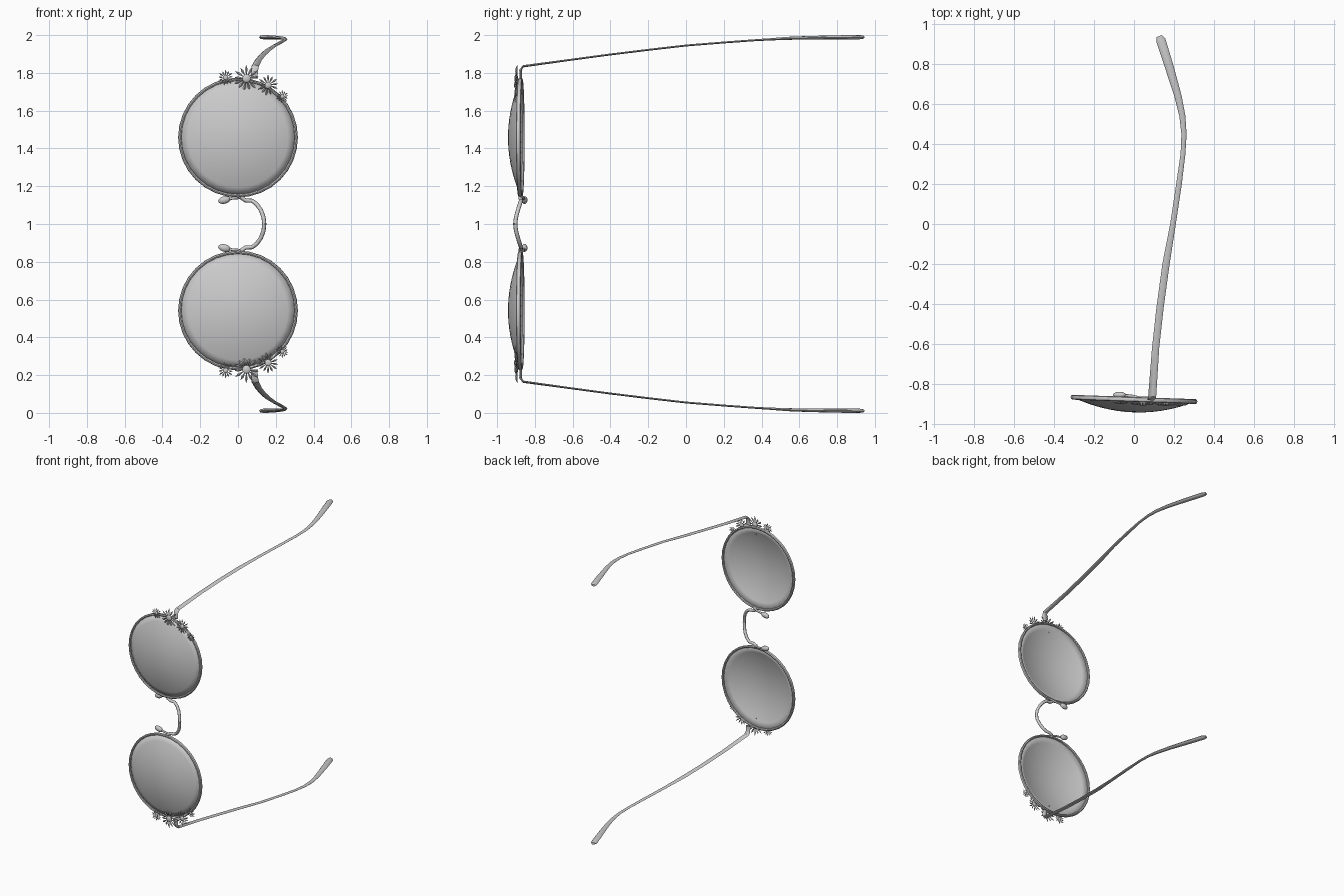
import bpy, bmesh
from math import sin, cos, pi
from mathutils import Vector

if "Cube" in bpy.data.objects:
    bpy.data.objects.remove(bpy.data.objects["Cube"])

grey = bpy.data.materials.new("plain grey")
grey.use_nodes = True
grey.diffuse_color = (0.6, 0.6, 0.6, 1)
grey.node_tree.nodes["Principled BSDF"].inputs["Base Color"].default_value = (0.6, 0.6, 0.6, 1)

LENS_Z, LENS_R = 0.458, 0.308


def plane_y(x):
    """Depth of the slightly tilted front frame."""
    return -0.877 - 0.035 * x


def finish(name, bm, angle=0.7):
    """Turn a half into an object mirrored about the middle of the bridge."""
    bmesh.ops.recalc_face_normals(bm, faces=bm.faces)
    mesh = bpy.data.meshes.new(name)
    bm.to_mesh(mesh)
    bm.free()
    mesh.materials.append(grey)
    obj = bpy.data.objects.new(name, mesh)
    obj.location.z = 1
    bpy.context.collection.objects.link(obj)
    mirror = obj.modifiers.new("other half", 'MIRROR')
    mirror.use_axis = (False, False, True)
    mirror.use_clip = True
    bpy.ops.object.select_all(action='DESELECT')
    obj.select_set(True)
    bpy.context.view_layer.objects.active = obj
    bpy.ops.object.shade_smooth_by_angle(angle=angle)
    return obj


def bridge_rings(bm, rings, closed=False):
    n = len(rings[0])
    pairs = list(zip(rings, rings[1:]))
    if closed:
        pairs.append((rings[-1], rings[0]))
    for a, b in pairs:
        for i in range(n):
            j = (i + 1) % n
            bm.faces.new((a[i], a[j], b[j], b[i]))


def sweep(bm, path, sizes, side, sides=8, cap_end=True):
    """Sweep an oval along a path; sizes are (half width along side, half thickness)."""
    pts = [Vector(p) for p in path]
    rings = []
    for i, p in enumerate(pts):
        t = (pts[min(i + 1, len(pts) - 1)] - pts[max(i - 1, 0)]).normalized()
        u = Vector(side)
        u = (u - t * u.dot(t)).normalized()
        v = t.cross(u)
        w, h = sizes[i] if isinstance(sizes, list) else sizes
        rings.append([bm.verts.new(p + u * w * cos(2 * pi * k / sides) + v * h * sin(2 * pi * k / sides))
                      for k in range(sides)])
    bridge_rings(bm, rings)
    bm.faces.new(rings[0])
    if cap_end:
        bm.faces.new(rings[-1])


def lens_point(r, a, depth):
    x = r * cos(a)
    return Vector((x, plane_y(x) - depth, LENS_Z + r * sin(a)))


# Domed lenses
bm = bmesh.new()
SEG = 32
rings = []
for k in range(1, 8):
    f = k / 7
    rings.append([bm.verts.new(lens_point(LENS_R * f, 2 * pi * i / SEG, 0.065 * (1 - f * f)))
                  for i in range(SEG)])
bridge_rings(bm, rings)
tip = bm.verts.new(lens_point(0, 0, 0.065))
for i in range(SEG):
    bm.faces.new((tip, rings[0][i], rings[0][(i + 1) % SEG]))
lens = finish("lenses", bm)
shell = lens.modifiers.new("thickness", 'SOLIDIFY')
shell.thickness = 0.004

# Thin round rims
bm = bmesh.new()
rings = []
for i in range(SEG):
    a = 2 * pi * i / SEG
    rings.append([bm.verts.new(lens_point(LENS_R + 0.009 * cos(b), a, 0.012 * sin(b)))
                  for b in (2 * pi * k / 8 for k in range(8))])
bridge_rings(bm, rings, closed=True)
finish("rims", bm)

# Curved bridge between the rims
bm = bmesh.new()
sweep(bm, [(0.015, -0.876, 0.142), (0.04, -0.874, 0.125), (0.075, -0.874, 0.123), (0.1, -0.88, 0.104),
           (0.122, -0.89, 0.072), (0.135, -0.9, 0.036), (0.139, -0.904, 0)],
      (0.011, 0.011), (0, 1, 0), cap_end=False)
finish("bridge", bm, 1.0)

# Nose pad wires and pads
bm = bmesh.new()
sweep(bm, [(0.035, -0.872, 0.15), (0, -0.862, 0.138), (-0.03, -0.858, 0.136), (-0.06, -0.856, 0.13)],
      (0.007, 0.007), (0, 1, 0))
finish("nose_pad_wires", bm, 1.0)
bm = bmesh.new()
bmesh.ops.create_uvsphere(bm, u_segments=12, v_segments=8, radius=1)
for v in bm.verts:
    v.co = Vector((-0.072 + 0.033 * v.co.x, -0.855 + 0.016 * v.co.y, 0.127 + 0.02 * v.co.z + 0.005 * v.co.x))
finish("nose_pads", bm, 1.0)

# Temple arms, widening into bent ear tips
bm = bmesh.new()
sweep(bm, [(0.085, -0.875, 0.77), (0.088, -0.876, 0.815), (0.091, -0.862, 0.835), (0.108, -0.62, 0.868),
           (0.13, -0.42, 0.895), (0.16, -0.2, 0.922), (0.195, 0, 0.945), (0.225, 0.2, 0.961),
           (0.245, 0.35, 0.972), (0.25, 0.45, 0.978), (0.242, 0.54, 0.983), (0.22, 0.64, 0.986),
           (0.175, 0.79, 0.988), (0.134, 0.92, 0.989), (0.127, 0.94, 0.989)],
      [(0.018, 0.007)] * 2 + [(0.02, 0.006)] + [(0.018, 0.005)] * 3 + [(0.014, 0.005)] * 2
      + [(0.012, 0.005), (0.013, 0.006), (0.015, 0.008), (0.018, 0.009), (0.022, 0.011),
         (0.024, 0.011), (0.014, 0.008)], (1, 0, 0))
finish("temple_arms", bm)

# Daisies along the outer edge of each rim
bm = bmesh.new()
PETALS = 13
for cx, cz, radius in ((-0.065, 0.775, 0.043), (0.045, 0.77, 0.072), (0.16, 0.735, 0.058), (0.235, 0.675, 0.035)):
    centre = Vector((cx, plane_y(cx) - 0.02, cz))
    for i in range(PETALS):
        a = 2 * pi * (i + 0.3) / PETALS
        out = Vector((cos(a), 0, sin(a)))
        across = Vector((-sin(a), 0, cos(a))) * radius * 0.1
        lift = Vector((0, -radius * 0.08, 0))
        reach = radius * (1 if i % 2 else 0.9)
        root = bm.verts.new(centre + out * radius * 0.15)
        end = bm.verts.new(centre + out * reach - lift)
        left, right, top, under = [bm.verts.new(centre + out * reach * 0.7 + d)
                                   for d in (across, -across, lift, -lift)]
        loop = [left, top, right, under]
        for k in range(4):
            for p in (root, end):
                bm.faces.new((p, loop[k], loop[(k + 1) % 4]))
    heart = bmesh.ops.create_uvsphere(bm, u_segments=10, v_segments=6, radius=1)["verts"]
    for v in heart:
        v.co = centre + Vector((v.co.x * 0.32, v.co.y * 0.14, v.co.z * 0.32)) * radius
finish("daisies", bm)
